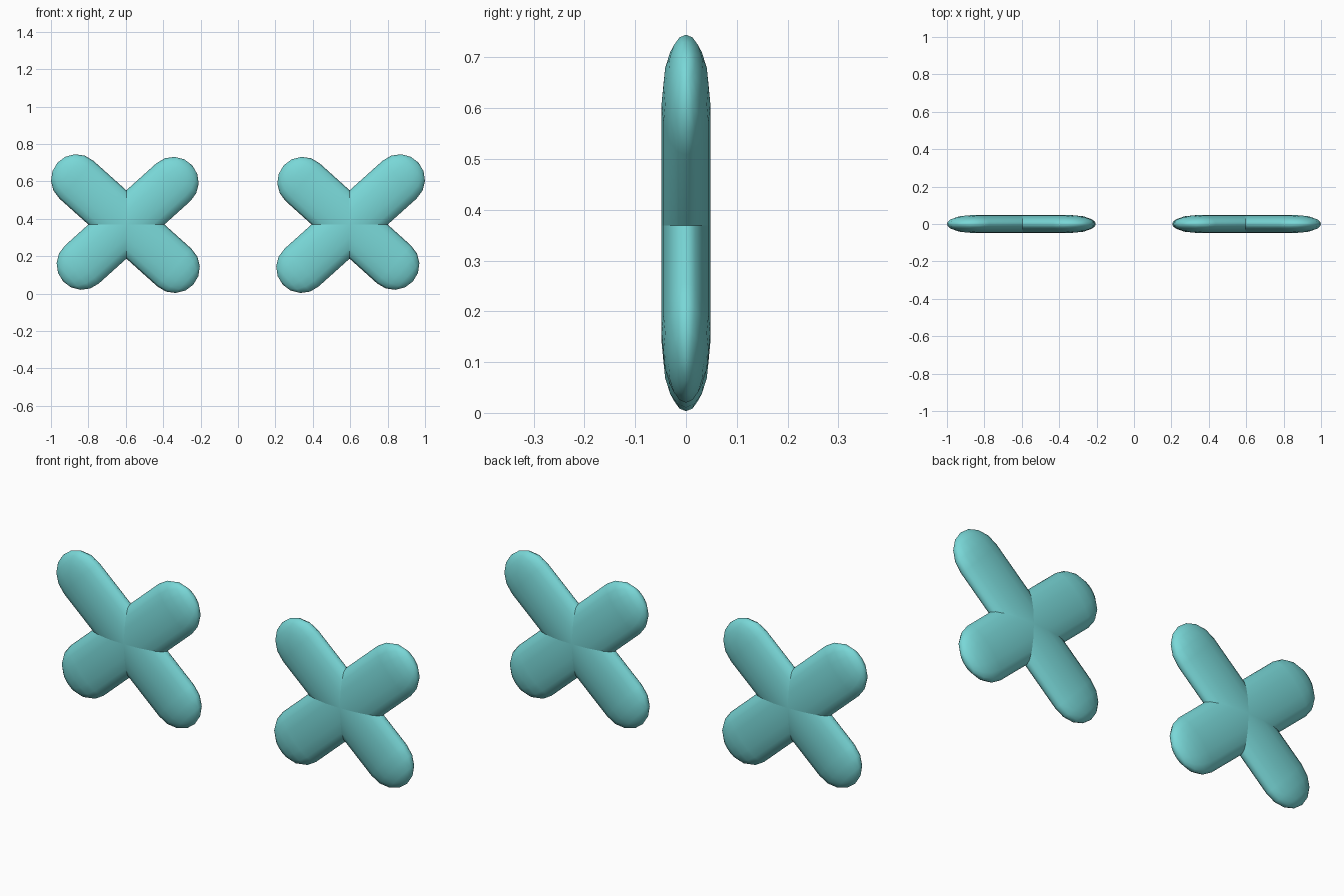
import bpy, bmesh, math
from mathutils import Vector, Matrix

if "Cube" in bpy.data.objects:
    bpy.data.objects.remove(bpy.data.objects["Cube"])

teal = bpy.data.materials.new("teal")
teal.diffuse_color = (0.19, 0.68, 0.68, 1)
teal.use_nodes = True
teal.node_tree.nodes["Principled BSDF"].inputs["Base Color"].default_value = teal.diffuse_color

RADIUS, HALF_DEPTH, SEGMENTS, RINGS = 0.136, 0.048, 16, 4


def capsule(name, a, b):
    """Flattened round-ended bar running between two (x, z) cap centres."""
    a, b = Vector((a[0], 0, a[1])), Vector((b[0], 0, b[1]))
    axis = (b - a).normalized()
    side = axis.cross(Vector((0, 1, 0)))
    bm = bmesh.new()
    loops = []
    steps = [(a, -1, i) for i in range(1, RINGS + 1)] + [(b, 1, i) for i in range(RINGS, 0, -1)]
    for centre, sign, i in steps:
        t = math.pi / 2 * i / RINGS
        loop = []
        for k in range(SEGMENTS):
            p = 2 * math.pi * k / SEGMENTS
            pos = centre + axis * (sign * RADIUS * math.cos(t))
            pos = pos + side * (RADIUS * math.sin(t) * math.cos(p))
            pos.y = HALF_DEPTH * math.sin(t) * math.sin(p)
            loop.append(bm.verts.new(pos))
        loops.append(loop)
    # Body strips
    for l0, l1 in zip(loops, loops[1:]):
        for k in range(SEGMENTS):
            n = (k + 1) % SEGMENTS
            bm.faces.new((l0[k], l0[n], l1[n], l1[k]))
    # Rounded tips
    for centre, sign, loop in ((a, -1, loops[0]), (b, 1, loops[-1])):
        tip = bm.verts.new(centre + axis * sign * RADIUS)
        for k in range(SEGMENTS):
            bm.faces.new((loop[k], loop[(k + 1) % SEGMENTS], tip))
    bmesh.ops.recalc_face_normals(bm, faces=bm.faces)
    for f in bm.faces:
        f.smooth = True
    mesh = bpy.data.meshes.new(name)
    bm.to_mesh(mesh)
    bm.free()
    mesh.materials.append(teal)
    bpy.context.collection.objects.link(bpy.data.objects.new(name, mesh))


# Two mirrored crosses, each made of a long and a short bar
for label, s in (("left", -1), ("right", 1)):
    capsule(label + "_cross_long_bar", (s * 0.864, 0.609), (s * 0.340, 0.139))
    capsule(label + "_cross_short_bar", (s * 0.346, 0.595), (s * 0.834, 0.156))
